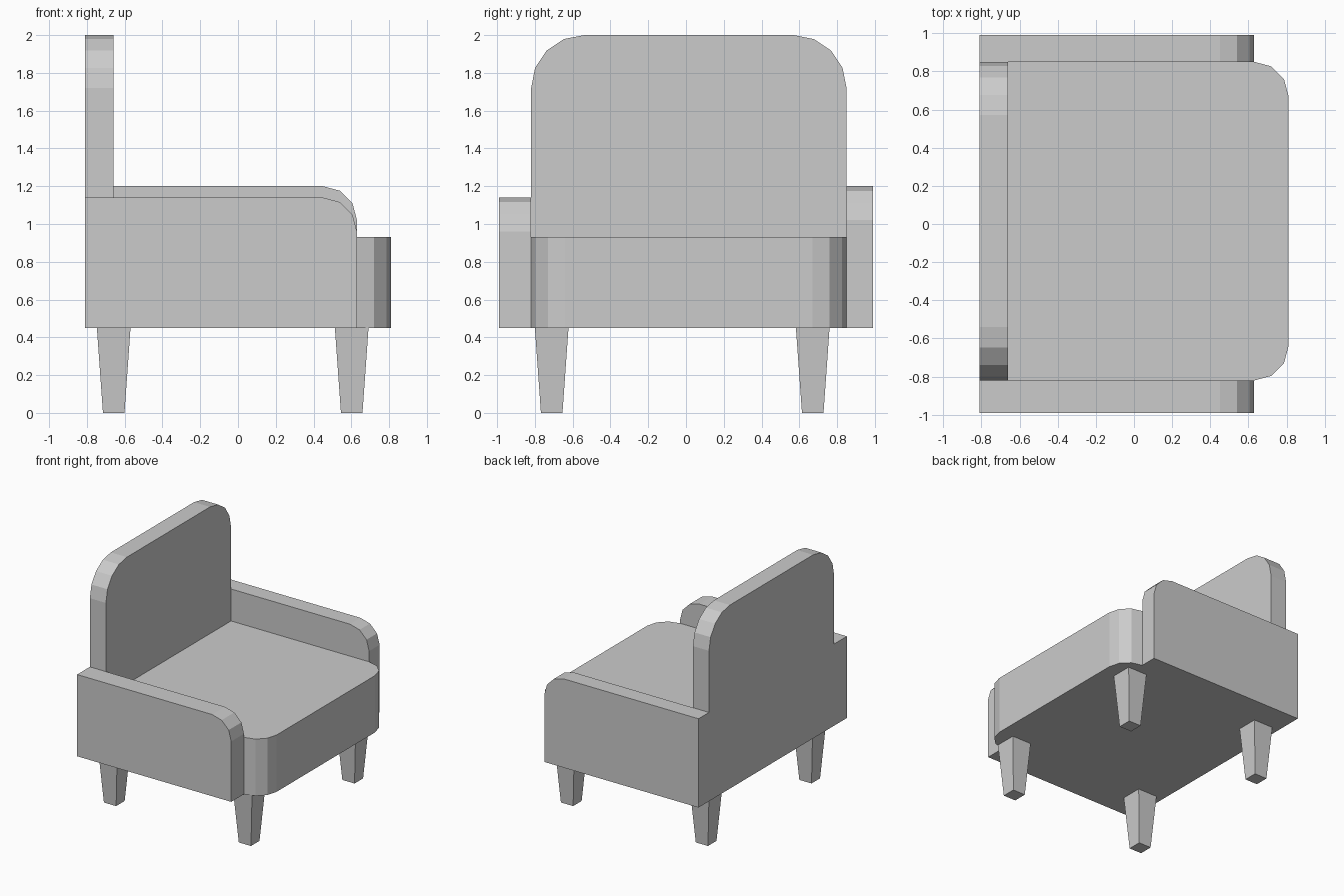
import bpy, bmesh
from math import sin, cos, pi

if "Cube" in bpy.data.objects:
    bpy.data.objects.remove(bpy.data.objects["Cube"])

BASE = 0.45          # underside of the upholstery
BACK_X = -0.81       # rear plane
SIDE = (-0.82, 0.85)  # inner faces of the arms


def make_object(name, bm):
    bmesh.ops.recalc_face_normals(bm, faces=bm.faces)
    mesh = bpy.data.meshes.new(name)
    bm.to_mesh(mesh)
    bm.free()
    obj = bpy.data.objects.new(name, mesh)
    bpy.context.collection.objects.link(obj)
    return obj


def rounded_rect(u0, u1, v0, v1, radii, segments):
    """Rectangle outline; radii in order (u0v0, u1v0, u1v1, u0v1)."""
    corners = [(u0, v0, 1, 1), (u1, v0, -1, 1), (u1, v1, -1, -1), (u0, v1, 1, -1)]
    points = []
    for i, ((u, v, su, sv), r) in enumerate(zip(corners, radii)):
        if r == 0:
            points.append((u, v))
            continue
        for k in range(segments + 1):
            a = pi + i * pi / 2 + k * pi / 2 / segments
            points.append((u + su * r + r * cos(a), v + sv * r + r * sin(a)))
    return points


def slab(name, outline, to_3d, start, end):
    """Extrude an outline between two depths along the remaining axis."""
    bm = bmesh.new()
    a = [bm.verts.new(to_3d(u, v, start)) for u, v in outline]
    b = [bm.verts.new(to_3d(u, v, end)) for u, v in outline]
    bm.faces.new(a)
    bm.faces.new(b)
    for i in range(len(a)):
        j = (i + 1) % len(a)
        bm.faces.new((a[i], a[j], b[j], b[i]))
    return make_object(name, bm)


# Seat with rounded front corners
slab("seat", rounded_rect(-0.66, 0.81, *SIDE, (0, 0.18, 0.18, 0), 3),
     lambda x, y, z: (x, y, z), BASE, 0.93)

# Backrest with rounded top corners
slab("backrest", rounded_rect(*SIDE, BASE, 2.0, (0, 0, 0.28, 0.28), 4),
     lambda y, z, x: (x, y, z), BACK_X, -0.66)

# Arms: one slightly lower and thicker than the other
for name, y0, y1, top in (("low_arm", -0.99, SIDE[0], 1.14),
                          ("high_arm", SIDE[1], 0.99, 1.20)):
    slab(name, rounded_rect(BACK_X, 0.63, BASE, top, (0, 0, 0.18, 0), 3),
         lambda x, z, y: (x, y, z), y0, y1)

# Tapered square legs
for x_name, x in (("back", -0.658), ("front", 0.602)):
    for y_name, y in (("right", -0.711), ("left", 0.671)):
        bm = bmesh.new()
        bmesh.ops.create_cube(bm, size=1)
        for v in bm.verts:
            half = 0.089 if v.co.z > 0 else 0.057
            v.co = (x + (half if v.co.x > 0 else -half),
                    y + (half if v.co.y > 0 else -half),
                    BASE if v.co.z > 0 else 0)
        make_object(f"{x_name}_{y_name}_leg", bm)
